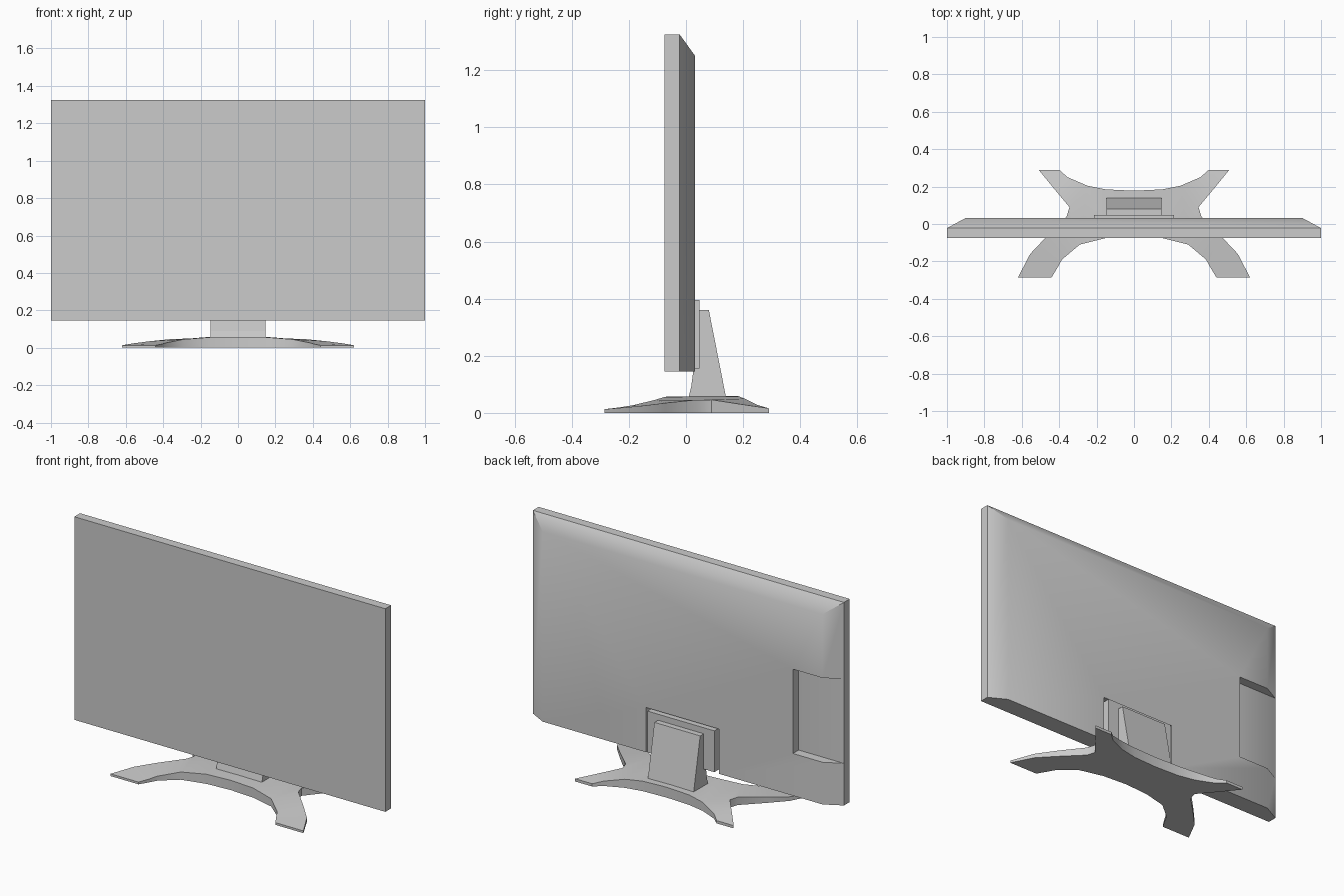
import bpy, bmesh

if "Cube" in bpy.data.objects:
    bpy.data.objects.remove(bpy.data.objects["Cube"])


def make_object(name, bm, angle=None):
    bmesh.ops.recalc_face_normals(bm, faces=bm.faces)
    mesh = bpy.data.meshes.new(name)
    bm.to_mesh(mesh)
    bm.free()
    ob = bpy.data.objects.new(name, mesh)
    bpy.context.collection.objects.link(ob)
    if angle:
        smooth(ob, angle)
    return ob


def activate(ob):
    bpy.ops.object.select_all(action='DESELECT')
    ob.select_set(True)
    bpy.context.view_layer.objects.active = ob


def smooth(ob, angle):
    activate(ob)
    bpy.ops.object.shade_smooth_by_angle(angle=angle)


def loft(name, rings):
    """Closed solid through matching vertex rings."""
    bm = bmesh.new()
    vs = [[bm.verts.new(p) for p in r] for r in rings]
    n = len(rings[0])
    for a, b in zip(vs, vs[1:]):
        for i in range(n):
            j = (i + 1) % n
            bm.faces.new((a[i], a[j], b[j], b[i]))
    bm.faces.new(vs[0])
    bm.faces.new(vs[-1])
    return make_object(name, bm)


def rect(y, hw, z0, z1):
    return [(-hw, y, z0), (hw, y, z0), (hw, y, z1), (-hw, y, z1)]


def box(name, x0, x1, y0, y1, z0, z1):
    return loft(name, [[(x0, y, z0), (x1, y, z0), (x1, y, z1), (x0, y, z1)]
                       for y in (y0, y1)])


def cut(ob, cutter):
    mod = ob.modifiers.new("cut", 'BOOLEAN')
    mod.operation, mod.solver, mod.object = 'DIFFERENCE', 'EXACT', cutter
    activate(ob)
    bpy.ops.object.modifier_apply(modifier=mod.name)
    bpy.data.objects.remove(cutter)


# Screen housing: flat front, back tapered at the top and sides
screen = loft("screen_housing", [rect(-0.075, 1.0, 0.145, 1.325),
                                 rect(-0.022, 1.0, 0.145, 1.325),
                                 rect(0.032, 0.9, 0.145, 1.25)])
# Connector bay at the side, mount notch at the bottom
cut(screen, box("bay_cutter", -1.1, -0.71, -0.021, 0.1, 0.39, 0.88))
cut(screen, box("notch_cutter", -0.235, 0.235, -0.015, 0.1, 0.1, 0.405))
smooth(screen, 0.68)

# Mounting plate in the notch
box("mount_plate", -0.215, 0.215, -0.015, 0.047, 0.155, 0.395)

# Stand neck: side profile across the width
profile = [(0.005, 0.04), (0.018, 0.09), (0.026, 0.15), (0.04, 0.36),
           (0.08, 0.36), (0.143, 0.04)]
loft("stand_neck", [[(x, y, z) for y, z in profile] for x in (-0.147, 0.147)])

# Stand base: half of the X-shaped foot as strips of rungs, mirrored
centre = [((0, -0.065, 0.057), (0, 0.178, 0.060)),
          ((0.15, -0.075, 0.056), (0.15, 0.185, 0.058)),
          ((0.29, -0.11, 0.045), (0.25, 0.205, 0.050))]
front_leg = [((0.29, -0.11, 0.045), (0.36, 0.04, 0.046)),
             ((0.385, -0.19, 0.026), (0.47, -0.07, 0.035)),
             ((0.41, -0.235, 0.019), (0.555, -0.16, 0.024)),
             ((0.44, -0.285, 0.013), (0.62, -0.285, 0.013))]
back_leg = [((0.25, 0.205, 0.050), (0.345, 0.09, 0.046)),
            ((0.355, 0.25, 0.028), (0.42, 0.18, 0.032)),
            ((0.40, 0.29, 0.016), (0.51, 0.29, 0.016))]
waist = [front_leg[0], (back_leg[0][0], back_leg[0][1])]
bm = bmesh.new()
for s in (1, -1):
    for strip in (centre, front_leg, back_leg, waist):
        for (a, b), (c, d) in zip(strip, strip[1:]):
            f = [bm.verts.new((s * p[0], p[1], p[2])) for p in (a, b, d, c)]
            bm.faces.new(f)
bmesh.ops.remove_doubles(bm, verts=bm.verts, dist=0.001)
bmesh.ops.recalc_face_normals(bm, faces=bm.faces)
low = bmesh.ops.extrude_face_region(bm, geom=bm.faces[:], use_keep_orig=True)
for g in low["geom"]:
    if isinstance(g, bmesh.types.BMVert):
        g.co.z = 0
make_object("stand_base", bm, 0.6)
